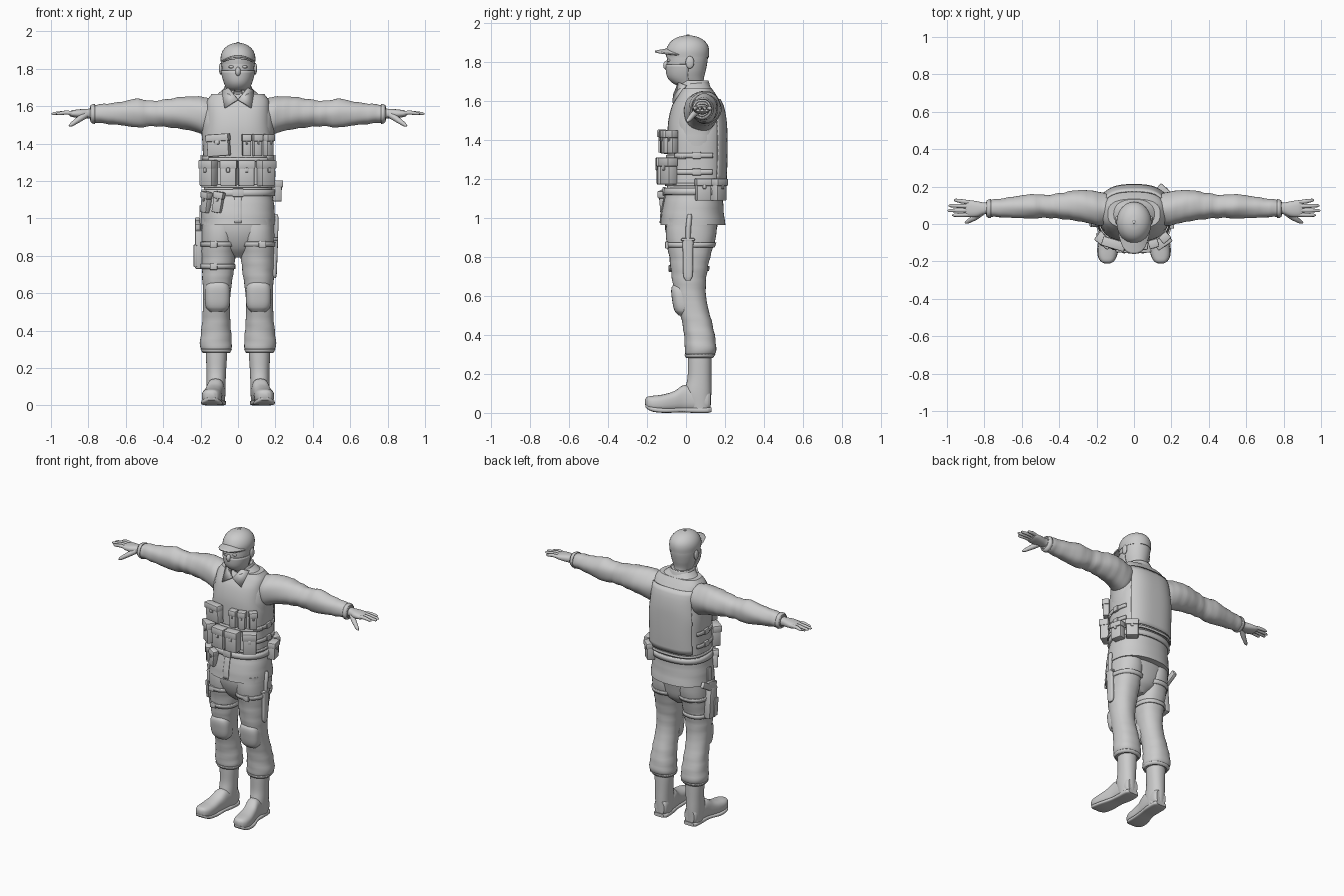
import bpy, bmesh
from math import sin, cos, pi, radians, acos, atan2, copysign
from mathutils import Matrix, Vector, Euler


def finish(name, bm):
    bmesh.ops.recalc_face_normals(bm, faces=bm.faces[:])
    me = bpy.data.meshes.new(name)
    bm.to_mesh(me)
    bm.free()
    ob = bpy.data.objects.new(name, me)
    bpy.context.collection.objects.link(ob)
    return ob


def grid(name, rows, closed=False, caps=False, thick=0):
    bm = bmesh.new()
    vs = [[bm.verts.new(p) for p in r] for r in rows]
    n = len(vs[0])
    for a, b in zip(vs, vs[1:]):
        for i in range(n if closed else n - 1):
            j = (i + 1) % n
            bm.faces.new((a[i], a[j], b[j], b[i]))
    if caps:
        bm.faces.new(vs[0])
        bm.faces.new(vs[-1])
    ob = finish(name, bm)
    if thick:
        m = ob.modifiers.new("thickness", 'SOLIDIFY')
        m.thickness, m.offset = thick, 0
    return ob


class Form:
    """Superellipse sections (t, centre1, centre2, radius1, radius2) smoothed along an axis."""
    def __init__(self, rows, axis='z', p=2.2, s=1, wrinkle=0):
        self.rows, self.axis, self.p, self.s, self.w = rows, axis, p, s, wrinkle

    def sample(self, t):
        R = self.rows
        t = min(max(t, R[0][0]), R[-1][0])
        i = max(k for k in range(len(R) - 1) if R[k][0] <= t)
        h = R[i + 1][0] - R[i][0]
        u = (t - R[i][0]) / h

        def slope(k, c):
            a, b = R[max(k - 1, 0)], R[min(k + 1, len(R) - 1)]
            return (b[c] - a[c]) / (b[0] - a[0])
        return [(2*u**3 - 3*u*u + 1) * R[i][c] + (u**3 - 2*u*u + u) * h * slope(i, c)
                + (3*u*u - 2*u**3) * R[i + 1][c] + (u**3 - u*u) * h * slope(i + 1, c)
                for c in range(1, 5)]

    def point(self, t, a, off=0):
        c1, c2, r1, r2 = self.sample(t)
        k = 1 + self.w * (sin(3*a + 45*t) * sin(2*a - 31*t) + .6 * sin(a + 95*t))
        f = lambda q: copysign(abs(q) ** (2 / self.p), q)
        u = c1 + (max(r1, .002) * k + off) * f(cos(a))
        v = c2 + (max(r2, .002) * k + off) * f(sin(a))
        x, y, z = {'z': (u, v, t), 'x': (t, u, v), 'y': (u, t, v)}[self.axis]
        return Vector((x * self.s, y, z))

    def loft(self, name, n=32, sub=4):
        ts = [a[0] + (b[0] - a[0]) * k / sub for a, b in zip(self.rows, self.rows[1:]) for k in range(sub)]
        ts.append(self.rows[-1][0])
        return grid(name, [[self.point(t, 2*pi*i/n) for i in range(n)] for t in ts], True, True)

    def patch(self, name, t0, t1, a0, a1, d, off=0, nt=8, na=28):
        """Sheet of thickness d that hugs the form; a full turn closes on itself."""
        full = a1 - a0 >= 360
        rows = [[self.point(t0 + (t1 - t0) * j / nt, radians(a0 + (a1 - a0) * i / na), off + d / 2)
                 for i in range(na if full else na + 1)] for j in range(nt + 1)]
        return grid(name, rows, full, False, d)

    def angle_at(self, t, x):
        c1, _, r1, _ = self.sample(t)
        q = (x - c1) / r1
        return -acos(copysign(min(abs(q), 1) ** (self.p / 2), q))

    def pouch(self, name, t, a, w, d, h, tilt=0):
        """Bag with an overlapping flap and closing tab, facing out from the form."""
        g = self.point(t, a + .03) - self.point(t, a - .03)
        n = Vector((g.y, -g.x, 0)).normalized()
        m = (Matrix.Translation(self.point(t, a) + n * d * .45)
             @ Matrix.Rotation(atan2(n.y, n.x) + pi / 2, 4, 'Z') @ Matrix.Rotation(radians(tilt), 4, 'Y'))
        return blocks(name, m, [((0, 0, 0), (w, d, h)),
                                ((0, -.004, h * .36), (w + .008, d + .006, h * .34)),
                                ((0, -d / 2 - .004, h * .14), (w * .25, .01, h * .2))], .006)


def blocks(name, m, parts, bevel=.005):
    bm = bmesh.new()
    for c, size in parts:
        bmesh.ops.create_cube(bm, size=1, matrix=m @ Matrix.Translation(c) @ Matrix.Diagonal((*size, 1)))
    bmesh.ops.bevel(bm, geom=bm.edges[:], offset=bevel, segments=2, profile=.5, affect='EDGES')
    return finish(name, bm)


def box(name, loc, size, rot=(0, 0, 0), bevel=.005):
    m = Matrix.Translation(loc) @ Euler([radians(r) for r in rot]).to_matrix().to_4x4()
    return blocks(name, m, [((0, 0, 0), size)], bevel)


def ball(name, loc, r):
    bm = bmesh.new()
    bmesh.ops.create_uvsphere(bm, u_segments=20, v_segments=12, radius=1,
                              matrix=Matrix.Translation(loc) @ Matrix.Diagonal((*r, 1)))
    return finish(name, bm)


def tube(name, pts, radii):
    cu = bpy.data.curves.new(name, 'CURVE')
    cu.dimensions, cu.bevel_depth, cu.bevel_resolution, cu.use_fill_caps = '3D', 1, 3, True
    sp = cu.splines.new('POLY')
    sp.points.add(len(pts) - 1)
    for q, p, r in zip(sp.points, pts, radii):
        q.co, q.radius = (*p, 1), r
    bpy.context.collection.objects.link(bpy.data.objects.new(name, cu))


# Shirt, trouser seat and vest
torso = Form([(.965, 0, .035, .2, .167), (1.05, 0, .035, .195, .157), (1.14, 0, .045, .183, .146),
              (1.25, 0, .053, .18, .143), (1.4, 0, .055, .19, .143), (1.5, 0, .055, .195, .138),
              (1.57, 0, .06, .188, .123), (1.62, 0, .06, .16, .1), (1.66, 0, .055, .115, .08),
              (1.7, 0, .045, .068, .066)], p=2.3, wrinkle=.006)
torso.loft("shirt", 48)
torso.patch("shirt_placket", .975, 1.12, -94, -86, .006, na=4)
Form([(.79, 0, .03, .03, .05), (.84, 0, .03, .12, .1), (.92, 0, .025, .18, .128),
      (1.0, 0, .03, .19, .14)]).loft("trouser_seat")
vest = Form([(1.17, 0, .05, .187, .15), (1.3, 0, .055, .185, .15), (1.42, 0, .055, .187, .15),
             (1.5, 0, .055, .178, .146), (1.58, 0, .057, .172, .128), (1.63, 0, .057, .165, .1),
             (1.665, 0, .055, .14, .078)], p=2.7)
vest.loft("vest", 48)
vest.patch("vest_back_panel", 1.19, 1.61, 38, 142, .008, nt=14)
vest.patch("vest_lower_trim", 1.165, 1.18, 0, 360, .008, na=48, nt=2)
vest.patch("vest_front_band", 1.305, 1.325, -165, -15, .008, nt=2)
torso.patch("belt", 1.12, 1.155, 0, 360, .014, na=48, nt=2)
box("belt_buckle", (0, -.112, 1.137), (.06, .018, .045))

# Vest and belt pouches
for i, x in enumerate((-.142, -.048, .043, .136)):
    vest.pouch(f"waist_pouch_{i}", 1.24, vest.angle_at(1.24, x), .084, .055, .135)
vest.pouch("radio_pouch", 1.39, vest.angle_at(1.39, -.098), .12, .045, .115, -4)
for i, x in enumerate((.045, .098, .15)):
    vest.pouch(f"magazine_pouch_{i}", 1.39, vest.angle_at(1.39, x), .046, .04, .115)
for i, x in enumerate((-.158, -.1)):
    torso.pouch(f"belt_pouch_{i}", 1.085, torso.angle_at(1.085, x), .05, .035, .11, 10)
for i, a in enumerate((12, 43)):
    torso.pouch(f"side_pouch_{i}", 1.145, radians(a), .075, .05, .11)
for s, side in ((1, "left"), (-1, "right")):
    for k, z in enumerate((1.225, 1.31)):
        a0 = -40 if s > 0 else 155
        vest.patch(f"{side}_vest_strap_{k}", z, z + .024, a0, a0 + 65, .008, nt=2)
        box(f"{side}_strap_buckle_{k}", (s * .192, .055, z + .012), (.018, .045, .036))

# Head, face scarf and cap
head = Form([(1.62, 0, .045, .06, .065), (1.675, 0, .035, .057, .065), (1.695, 0, .014, .058, .078),
             (1.72, 0, .002, .068, .09), (1.76, 0, .002, .08, .1), (1.82, 0, .007, .088, .105),
             (1.87, 0, .008, .086, .1)], p=2.1)
head.loft("head")
head.patch("face_scarf", 1.685, 1.79, -185, 5, .006)
ball("nose", (0, -.1, 1.785), (.015, .017, .024))
Form([(1.825, 0, .008, .091, .109), (1.86, 0, .008, .093, .111), (1.89, 0, .01, .085, .101),
      (1.915, 0, .01, .066, .079), (1.932, 0, .01, .038, .045), (1.94, 0, .01, .004, .004)], p=2).loft("cap")
ball("cap_button", (0, .01, 1.94), (.009, .009, .004))
brim = []
for j in range(7):
    v = j / 6
    brim.append([])
    for i in range(21):
        u = i / 10 - 1
        y = .012 - .105 * (1 - .8 * u * u) ** .5 - .066 * v * (1 - u ** 4)
        brim[-1].append((.084 * u, y, 1.868 - .03 * u * u - .012 * v * (1 - u * u)))
grid("cap_brim", brim, thick=.009)

# Collar
Form([(1.635, 0, .045, .085, .085), (1.67, 0, .04, .074, .078), (1.705, 0, .038, .066, .07)]).patch(
    "collar", 1.64, 1.705, -75, 255, .008, na=40)

for s, side in ((1, "left"), (-1, "right")):
    grid(f"{side}_collar_flap", [[(0, -.062, 1.635), (s * .07, -.066, 1.59)],
                                 [(s * .05, -.036, 1.697), (s * .085, 0, 1.682)]], thick=.01)
    ball(f"{side}_ear", (s * .092, .02, 1.8), (.01, .022, .032))
    ball(f"{side}_eye", (s * .034, -.087, 1.81), (.016, .01, .008))

    # Sleeve, hand and fingers
    sleeve = Form([(.1, .07, 1.55, .07, .08), (.18, .08, 1.548, .09, .1), (.24, .09, 1.56, .088, .093),
                   (.3, .098, 1.565, .083, .086), (.4, .097, 1.563, .068, .072), (.47, .095, 1.56, .061, .068),
                   (.54, .095, 1.562, .065, .077), (.62, .09, 1.56, .059, .063), (.72, .085, 1.56, .049, .052),
                   (.78, .083, 1.56, .043, .045), (.79, .083, 1.56, .036, .037)], 'x', 2, s, .035)
    sleeve.loft(f"{side}_sleeve")
    sleeve.patch(f"{side}_cuff", .765, .788, 0, 360, .006, nt=2)
    Form([(.77, .083, 1.56, .033, .03), (.8, .083, 1.56, .031, .026), (.84, .08, 1.56, .042, .024),
          (.88, .082, 1.56, .045, .019), (.9, .083, 1.56, .041, .013)], 'x', 2.4, s).loft(f"{side}_palm", 24)
    for k, (y0, y1, x1) in enumerate(((.05, .047, .972), (.073, .072, .997), (.094, .098, .992), (.115, .127, .963))):
        tube(f"{side}_finger_{k}", [(s * .87, y0, 1.562), (s * .92, (y0 + y1) / 2, 1.566),
                                    (s * (x1 - .01), y1, 1.56), (s * x1, y1, 1.559)], (.011, .0115, .0085, .003))
    tube(f"{side}_thumb", [(s * .815, .062, 1.553), (s * .85, .035, 1.53), (s * .89, .012, 1.502),
                           (s * .903, .005, 1.494)], (.018, .016, .011, .004))

    # Trouser leg, knee pad and boot
    leg = Form([(.285, .115, .07, .068, .064), (.31, .118, .074, .084, .079), (.36, .118, .074, .083, .08),
                (.45, .117, .06, .075, .077), (.55, .115, .034, .072, .076), (.62, .112, .02, .075, .081),
                (.7, .108, .016, .083, .089), (.8, .104, .02, .09, .105), (.9, .1, .025, .096, .128),
                (1.0, .1, .03, .094, .13)], s=s, wrinkle=.02)
    leg.loft(f"{side}_trouser_leg")
    leg.patch(f"{side}_trouser_hem", .283, .3, 0, 360, .006, nt=2)
    Form([(.5, .11, -.008, .04, .03), (.525, .11, -.012, .062, .047), (.585, .11, -.022, .068, .05),
          (.64, .11, -.025, .062, .05), (.665, .11, -.02, .04, .04)], p=2.6, s=s).loft(f"{side}_knee_pad")
    Form([(.02, .115, .072, .046, .054), (.1, .117, .062, .05, .068), (.18, .116, .069, .052, .061),
          (.26, .115, .07, .056, .061), (.31, .115, .07, .057, .061)], s=s).loft(f"{side}_boot_shaft")
    Form([(-.21, .143, .056, .016, .014), (-.2, .143, .052, .035, .03), (-.17, .142, .049, .05, .039),
          (-.12, .138, .05, .053, .044), (-.06, .13, .06, .048, .052), (-.01, .12, .075, .046, .068),
          (.05, .115, .068, .046, .06), (.11, .113, .065, .045, .055), (.126, .113, .065, .035, .045)],
         'y', 2.6, s).loft(f"{side}_boot_foot")
    Form([(-.208, .143, .036, .022, .008), (-.19, .143, .025, .042, .011), (-.16, .142, .017, .054, .013),
          (-.1, .137, .012, .056, .012), (-.02, .122, .015, .046, .012), (.04, .115, .014, .049, .014),
          (.11, .113, .014, .048, .014), (.13, .113, .016, .036, .012)], 'y', 4, s).loft(f"{side}_boot_sole")

    # Thigh straps
    for k, z in enumerate((.85, .73)[:2 if s < 0 else 1]):
        leg.patch(f"{side}_thigh_strap_{k}", z, z + .025, 0, 360, .008, nt=2)
        box(f"{side}_thigh_buckle_{k}", (s * .13, leg.point(z, -1.3).y - .008, z + .012), (.04, .018, .036))

# Holster with sidearm on the right thigh
box("holster_hanger", (-.2, .035, .99), (.012, .04, .16))
box("holster", (-.207, .03, .835), (.048, .075, .21), (5, 0, 0), .012)
box("holster_pocket", (-.228, .01, .8), (.018, .04, .12), (5, 0, 0))
box("sidearm_slide", (-.215, .035, .955), (.028, .085, .05), (15, 0, 0))
box("sidearm_grip", (-.217, .09, .965), (.026, .1, .042), (30, 0, 0), .008)

# Knife on the left thigh
Form([(.68, .195, .01, .008, .012), (.7, .195, .01, .012, .023), (.8, .198, .01, .013, .026),
      (.885, .2, .01, .014, .028)], p=3).loft("knife_sheath", 20)
box("knife_guard", (.2, .01, .89), (.028, .07, .014))
tube("knife_handle", [(.2, .01, .88), (.203, .012, .95), (.203, .018, 1.01), (.203, .019, 1.022)],
     (.012, .014, .013, .008))

for ob in bpy.context.scene.objects:
    ob.select_set(ob.type == 'MESH')
    if ob.type == 'MESH':
        bpy.context.view_layer.objects.active = ob
bpy.ops.object.shade_smooth_by_angle(angle=radians(40))
